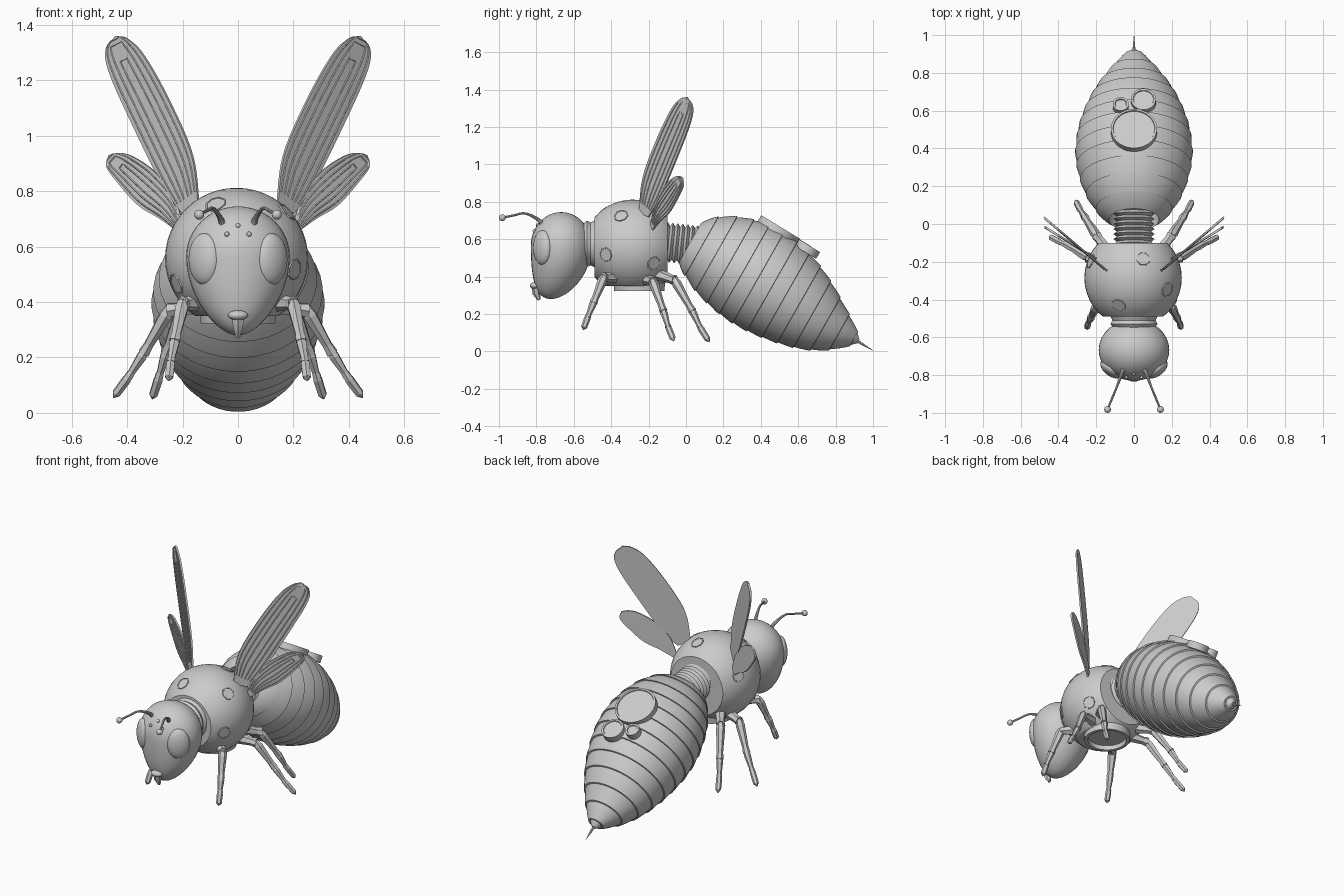
import bpy, bmesh, math
from mathutils import Vector, Matrix

cube = bpy.data.objects.get("Cube")
if cube:
    bpy.data.objects.remove(cube, do_unlink=True)

grey = bpy.data.materials.new("plain_grey")
grey.use_nodes = True
grey.diffuse_color = (0.6, 0.6, 0.6, 1)
grey.node_tree.nodes["Principled BSDF"].inputs["Base Color"].default_value = (0.6, 0.6, 0.6, 1)
made = []


def finish(name, bm):
    bmesh.ops.recalc_face_normals(bm, faces=bm.faces)
    mesh = bpy.data.meshes.new(name)
    bm.to_mesh(mesh)
    bm.free()
    mesh.materials.append(grey)
    obj = bpy.data.objects.new(name, mesh)
    bpy.context.collection.objects.link(obj)
    made.append(obj)
    return obj


def spline(points, steps=6):
    """Catmull-Rom path through the points."""
    p = [Vector(q) for q in points]
    p = [2 * p[0] - p[1]] + p + [2 * p[-1] - p[-2]]
    out = []
    for a, b, c, d in zip(p, p[1:], p[2:], p[3:]):
        for i in range(steps):
            t = i / steps
            out.append((2 * b + (c - a) * t + (2 * a - 5 * b + 4 * c - d) * t**2
                        + (3 * b - a - 3 * c + d) * t**3) / 2)
    return out + [p[-2]]


def loft(bm, points, radii, sides=12, axis=None, wide=1.0):
    """Round rings along a path, capped at both ends."""
    pts = [Vector(p) for p in points]
    rings = []
    for i, (p, r) in enumerate(zip(pts, radii)):
        t = axis or (pts[min(i + 1, len(pts) - 1)] - pts[max(i - 1, 0)]).normalized()
        x = Vector((1, 0, 0))
        x = (x - t * x.dot(t)).normalized()
        y = t.cross(x)
        angles = [math.tau * (k + 0.5) / sides for k in range(sides)]
        rings.append([bm.verts.new(p + x * r * wide * math.cos(a) + y * r * math.sin(a))
                      for a in angles])
    for a, b in zip(rings, rings[1:]):
        for k in range(sides):
            j = (k + 1) % sides
            bm.faces.new((a[k], a[j], b[j], b[k]))
    bm.faces.new(rings[0][::-1])
    bm.faces.new(rings[-1])


def tube(name, points, radii, **kw):
    bm = bmesh.new()
    loft(bm, points, radii, **kw)
    return finish(name, bm)


def ball(name, centre, size, turn=0, u=24, v=16):
    bm = bmesh.new()
    m = Matrix.Translation(centre) @ Matrix.Rotation(turn, 4, 'Z') @ Matrix.Diagonal((*size, 1))
    bmesh.ops.create_uvsphere(bm, u_segments=u, v_segments=v, radius=1, matrix=m)
    return finish(name, bm)


# Thorax: sphere with flat front, back and bottom
middle, size = Vector((-0.005, -0.285, 0.557)), Vector((0.258, 0.262, 0.255))
bm = bmesh.new()
bmesh.ops.create_uvsphere(bm, u_segments=40, v_segments=24, radius=1,
                          matrix=Matrix.Translation(middle) @ Matrix.Diagonal((*size, 1)))
for co, no in (((0, -0.49, 0), (0, -1, 0)), ((0, -0.1, 0), (0, 1, 0)), ((0, 0, 0.35), (0, 0, -1))):
    cut = bmesh.ops.bisect_plane(bm, geom=bm.verts[:] + bm.edges[:] + bm.faces[:],
                                 plane_co=co, plane_no=no, clear_outer=True)
    edges = [e for e in cut["geom_cut"] if isinstance(e, bmesh.types.BMEdge)]
    bmesh.ops.holes_fill(bm, edges=edges, sides=0)
finish("thorax", bm)

# Open ring under the thorax, neck and ridged waist
tube("thorax_base_ring", [(0, -0.25, z) for z in (0.44, 0.322, 0.322, 0.4)],
     (0.145, 0.135, 0.115, 0.11), sides=28, axis=Vector((0, 0, -1)))
tube("neck", [(0, y, 0.575) for y in (-0.56, -0.53, -0.51, -0.48)],
     (0.1, 0.125, 0.115, 0.13), sides=28)
count = 15
tube("waist", [(0, -0.12 + 0.2 * i / count, 0.585 - 0.02 * i / count) for i in range(count + 1)],
     [(0.108 if i % 2 else 0.09) for i in range(count + 1)], sides=28)

# Thin patches scattered on the thorax
for spot in ((-0.08, -0.43, 0.75), (-0.21, -0.38, 0.47), (0.17, -0.345, 0.72), (0.19, -0.42, 0.52),
             (0.21, -0.17, 0.47), (0.05, -0.18, 0.79), (-0.22, -0.2, 0.64)):
    d = (Vector(spot) - middle).normalized()
    reach = 1 / Vector(d[k] / size[k] for k in range(3)).length
    tube("thorax_patch", [middle + d * (reach + h) for h in (-0.012, 0.002, 0.002, 0.0)],
         (0.041, 0.039, 0.034, 0.033), sides=8, axis=d)

# Head: egg with a narrow chin
bm = bmesh.new()
bmesh.ops.create_uvsphere(bm, u_segments=32, v_segments=24, radius=1)
for vert in bm.verts:
    x, y, w = vert.co
    low = min(w, 0) ** 2
    vert.co = (0.187 * x * (1 - 0.2 * low), -0.667 + 0.163 * y - 0.055 * low,
               0.565 + w * (0.18 if w > 0 else 0.285))
finish("head", bm)

# Mouth and the three small eyes on the brow
ball("upper_lip", (0, -0.81, 0.352), (0.036, 0.025, 0.018))
tube("mouthpart", [(0, -0.8, 0.345), (0, -0.8, 0.31), (0, -0.785, 0.275)], (0.026, 0.02, 0.009), sides=6)
for x, z in ((-0.04, 0.645), (0.04, 0.645), (0, 0.675)):
    ball("brow_eye", (x, -0.812 + (z - 0.645) * 0.6, z), (0.009,) * 3, u=12, v=8)

# Abdomen: overlapping bands along a sloping axis
start, axis = Vector((0, 0.03, 0.56)), Vector((0, 0.87, -0.494)).normalized()
up = Vector((0, 0.494, 0.87)).normalized()
keys = ((-0.04, 0.09, 0.01), (0, 0.145, 0.02), (0.06, 0.19, 0.03), (0.15, 0.235, 0.033),
        (0.28, 0.27, 0.035), (0.4, 0.28, 0.032), (0.52, 0.268, 0.025), (0.65, 0.236, 0.014),
        (0.77, 0.19, 0), (0.87, 0.136, -0.008), (0.95, 0.082, -0.005), (1.0, 0.04, 0))
curve = spline(keys, 8)


def body(t):
    for a, b in zip(curve, curve[1:]):
        if a.x <= t <= b.x:
            return a.lerp(b, (t - a.x) / (b.x - a.x))
    return curve[-1]


points, radii, bands = [], [], 12
for band in range(bands):
    for f in (0, 0.25, 0.5, 0.75, 0.98):
        s = body(-0.04 + 1.04 * (band + f) / bands)
        points.append(start + axis * s.x + up * s.z)
        radii.append(s.y + 0.008 * f - 0.004)
tube("abdomen", points, radii, sides=40, axis=axis, wide=1.1)
tube("tail_cone", [start + axis * t for t in (0.98, 1.0, 1.025)], (0.05, 0.036, 0.012), sides=20, axis=axis)
tube("stinger", [(0, 0.91, 0.06), (0, 0.95, 0.035), (0, 1.0, 0.005)], (0.009, 0.006, 0.0008), sides=8)

# Rimmed discs on the back of the abdomen
tilt = Vector((0, 0.52, 0.85)).normalized()
for x, y, z, r in ((0, 0.5, 0.655, 0.122), (0.05, 0.655, 0.555, 0.066), (-0.07, 0.63, 0.572, 0.042)):
    c = Vector((x, y, z))
    tube("back_disc", [c + tilt * h for h in (-0.03, 0.012, 0.012, 0.006)],
         (r, r, r - 0.011, r - 0.013), sides=32, axis=tilt)

# Wings: upright plates of (x, z) edges, with raised veins on the outer face
fore = ("fore_wing", 0.85, (0.14, -0.25),
        ((0.14, 0.74), (0.165, 0.93), (0.25, 1.13), (0.34, 1.29), (0.4, 1.35), (0.44, 1.36)),
        ((0.2, 0.72), (0.27, 0.82), (0.37, 1.02), (0.46, 1.22), (0.475, 1.31), (0.44, 1.36)))
hind = ("hind_wing", 0.62, (0.19, -0.19),
        ((0.19, 0.66), (0.23, 0.78), (0.3, 0.87), (0.38, 0.925), (0.43, 0.938), (0.465, 0.93)),
        ((0.21, 0.65), (0.28, 0.7), (0.36, 0.75), (0.44, 0.84), (0.473, 0.89), (0.465, 0.93)))


def wing(name, slope, root, inner, outer, side):
    def place(p):
        return Vector((p.x, root[1] + slope * (p.x - root[0]), p.y))
    a, b = [[place(p) for p in spline(edge)] for edge in (inner, outer)]
    normal = Vector((slope, -1, 0)).normalized()
    flip = Matrix.Diagonal((side, 1, 1, 1))
    bm = bmesh.new()
    layers = [[[bm.verts.new(p + normal * h) for p in e] for e in (a, b)] for h in (-0.005, 0.005)]
    (la, lb), (ua, ub) = layers
    n = len(a) - 1
    for i in range(n):
        for p, q in ((la, lb), (ua, ub), (la, ua), (lb, ub)):
            bm.faces.new((p[i], p[i + 1], q[i + 1], q[i]))
    bm.faces.new((la[0], lb[0], ub[0], ua[0]))
    bmesh.ops.remove_doubles(bm, verts=bm.verts, dist=0.0002)
    bm.transform(flip)
    finish(name, bm)
    bm = bmesh.new()
    for f, reach in ((0.1, 0.95), (0.25, 0.85), (0.4, 0.68)):
        last = int(n * reach)
        path = [a[i].lerp(b[i], f) for i in range(2, last)]
        path += [a[i].lerp(b[i], 1 - f) for i in range(last - 1, 1, -1)]
        loft(bm, [p + normal * 0.005 for p in path], [0.0028] * len(path), sides=4)
    bm.transform(flip)
    finish(name + "_veins", bm)


# Legs: hip to claw joints and thickness, left side
legs = {"front_leg": ((0.13, -0.37, 0.40), (0.2, -0.44, 0.395), (0.228, -0.495, 0.26), (0.242, -0.525, 0.185), (0.25, -0.55, 0.115)),
        "middle_leg": ((0.12, -0.22, 0.39), (0.25, -0.175, 0.37), (0.34, -0.12, 0.215), (0.395, -0.095, 0.13), (0.45, -0.065, 0.055)),
        "hind_leg": ((0.12, -0.17, 0.42), (0.2, -0.06, 0.38), (0.26, 0.035, 0.215), (0.285, 0.075, 0.13), (0.31, 0.125, 0.05))}

for side in (1, -1):
    wing(*fore, side)
    wing(*hind, side)
    for name, joints in legs.items():
        bm = bmesh.new()
        j = [Vector((p[0] * side, p[1], p[2])) for p in joints]
        for p, q, w in zip(j, j[1:], (0.034, 0.026, 0.02, 0.022)):
            claw = q == j[-1]
            loft(bm, [p.lerp(q, f) for f in (-0.06, 0.12, 0.8, 1)],
                 [w * k for k in ((0.6, 0.8, 0.75, 0.08) if claw else (0.75, 1, 0.7, 0.85))], sides=6)
        finish(name, bm)
    # Large eye and feeler
    ball("eye", (0.122 * side, -0.768, 0.555), (0.066, 0.036, 0.093), turn=math.radians(38) * side)
    path = spline([(x * side, y, z) for x, y, z in ((0.052, -0.76, 0.665), (0.065, -0.79, 0.705),
                   (0.09, -0.86, 0.738), (0.115, -0.92, 0.728), (0.14, -0.982, 0.715))])
    tube("feeler", path, [0.014 - 0.008 * min(1, i / 12) for i in range(len(path))], sides=10)
    ball("feeler_socket", path[0], (0.02, 0.02, 0.02), u=14, v=10)
    ball("feeler_tip", path[-1], (0.018,) * 3, u=16, v=10)

# Smooth everything but the faceted legs
bpy.ops.object.select_all(action='DESELECT')
for obj in made:
    if not obj.name.split(".")[0].endswith("_leg"):
        obj.select_set(True)
        bpy.context.view_layer.objects.active = obj
bpy.ops.object.shade_smooth_by_angle(angle=math.radians(30))
